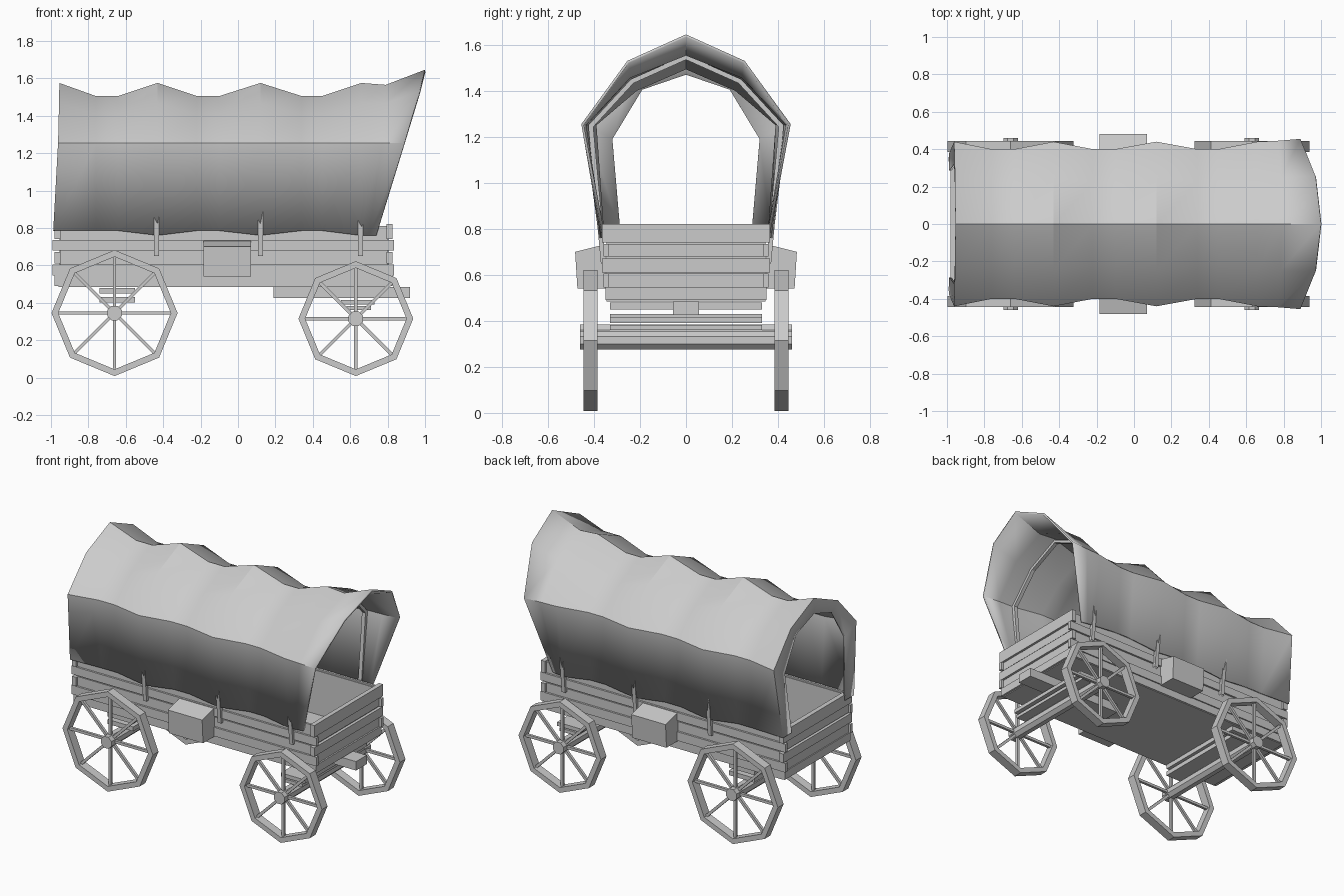
import bpy, bmesh
from math import sin, cos, pi
from mathutils import Vector

if "Cube" in bpy.data.objects:
    bpy.data.objects.remove(bpy.data.objects["Cube"])


def make(name, verts, faces, fix=True):
    me = bpy.data.meshes.new(name)
    me.from_pydata(verts, [], faces)
    if fix:
        bm = bmesh.new()
        bm.from_mesh(me)
        bmesh.ops.recalc_face_normals(bm, faces=bm.faces)
        bm.to_mesh(me)
        bm.free()
    ob = bpy.data.objects.new(name, me)
    bpy.context.collection.objects.link(ob)
    return ob


def box(name, x0, x1, y0, y1, z0, z1):
    v = [(x, y, z) for x in (x0, x1) for y in (y0, y1) for z in (z0, z1)]
    return make(name, v, [(0, 1, 3, 2), (4, 6, 7, 5), (0, 4, 5, 1),
                          (2, 3, 7, 6), (0, 2, 6, 4), (1, 5, 7, 3)])


def loft(name, rings, close_rings=False, close_ends=False, fix=True):
    """Quads between successive open (or closed) rows of points."""
    n, m = len(rings), len(rings[0])
    faces = []
    for i in range(n if close_rings else n - 1):
        for j in range(m if close_ends else m - 1):
            a, b, k = i, (i + 1) % n, (j + 1) % m
            faces.append((a * m + j, b * m + j, b * m + k, a * m + k))
    return make(name, [p for r in rings for p in r], faces, fix)


def prism(name, pts_a, pts_b):
    n = len(pts_a)
    faces = [tuple(range(n)), tuple(range(2 * n - 1, n - 1, -1))]
    faces += [(i, (i + 1) % n, n + (i + 1) % n, n + i) for i in range(n)]
    return make(name, pts_a + pts_b, faces)


# Wheels: octagonal rim and eight spokes
def wheel(label, cx, cz, r, side):
    def ring(rad, y):
        return [(cx + rad * sin(k * pi / 4), side * y, cz + rad * cos(k * pi / 4)) for k in range(8)]
    loft(label + "_rim", [ring(r, .385), ring(r, .445), ring(r - .036, .445), ring(r - .036, .385)],
         close_rings=True, close_ends=True)
    for k in range(8):
        d = Vector((sin(k * pi / 4), 0, cos(k * pi / 4)))
        t = Vector((d.z, 0, -d.x)) * .009
        w = Vector((0, .009, 0))
        c = Vector((cx, side * .415, cz))
        ends = []
        for dist in (.02, r - .02):
            p = c + d * dist
            ends.append([tuple(q) for q in (p + t + w, p + t - w, p - t - w, p - t + w)])
        prism(label + "_spoke", ends[0], ends[1])


for label, cx, cz, r in (("rear", -.66, .345, .337), ("front", .63, .315, .307)):
    for side in (-1, 1):
        wheel(label + "_wheel", cx, cz, r, side)
    # Axle with hub ends
    a = [[(cx + .042 * sin((k + .5) * pi / 4), y, cz + .042 * cos((k + .5) * pi / 4))
          for k in range(8)] for y in (-.46, .46)]
    prism(label + "_axle", a[0], a[1])

# Bolsters above the axles, and the draught pole
box("rear_bolster_upper", -.74, -.55, -.33, .33, .45, .48)
box("rear_bolster_lower", -.74, -.55, -.33, .33, .40, .43)
box("front_bolster_upper", .55, .73, -.33, .33, .39, .415)
box("front_bolster_lower", .58, .71, -.33, .33, .36, .382)
box("pole", .19, .92, -.057, .057, .425, .485)

# Wagon bed: floor plus planks interlocked at the corners
box("floor", -.96, .81, -.345, .345, .485, .505)
rows = [(.49, .545), (.545, .605), (.61, .67), (.68, .735), (.74, .82)]
for i, (z0, z1) in enumerate(rows):
    long = i % 2 == 1
    xa, xb = (-.992, .835) if long else (-.965, .805)
    yo = .358 if long else .35
    for s in (-1, 1):
        y = sorted((s * .335, s * yo))
        box("side_plank", xa, xb, y[0], y[1], z0, min(z1, .81))
    ye = .335 if long else (.35 if i == 0 else .366)
    for x0, x1 in ((.795, .815 if long else .825), (-.975 if long else -.982, -.95)):
        box("end_plank", x0, x1, -ye, ye, z0, z1)
# Thin lining behind the plank gaps
for s in (-1, 1):
    y = sorted((s * .33, s * .345))
    box("side_lining", -.95, .80, y[0], y[1], .50, .80)
for x in (-.955, .793):
    box("end_lining", x, x + .012, -.335, .335, .50, .81)

# Sloping-lid tool boxes on both sides
for s in (-1, 1):
    sec = [(.35, .54), (.472, .54), (.482, .70), (.35, .733)]
    prism("tool_box", [(-.185, s * y, z) for y, z in sec], [(.07, s * y, z) for y, z in sec])

# Canvas cover: half profiles (bottom, shoulder, upper, apex)
rib = [(.378, .76), (.44, 1.255), (.25, 1.465), (0, 1.575)]
dip = [(.368, .785), (.40, 1.255), (.22, 1.41), (0, 1.505)]
mouth = [(.362, .76), (.455, 1.255), (.255, 1.53), (0, 1.645)]
tail = [(.378, .785)] + rib[1:]
hole = [(.285, .785), (.32, 1.19), (.19, 1.405), (0, 1.47)]
flare = [(.37, .76), (.445, 1.255), (.25, 1.465), (0, 1.565)]


def arch(half, xs):
    xs = [xs] * 4 if isinstance(xs, (int, float)) else xs
    left = [(x, -y, z) for x, (y, z) in zip(xs, half)]
    return left + [(x, -y, z) for x, y, z in reversed(left[:-1])]


tx = [-.988, -.962, -.957, -.955]
stations = [arch(hole, tx), arch(tail, tx)]
stations += [arch(h, x) for h, x in ((dip, -.76), (dip, -.64), (rib, -.43), (dip, -.22), (dip, -.1),
                                     (rib, .12), (dip, .34), (dip, .45))]
stations += [arch(rib, [.65, .66, .66, .66]), arch(flare, [.70, .77, .785, .79]),
             arch(mouth, [.74, .89, .97, .998])]
cover = loft("canvas_cover", stations, fix=False)
mod = cover.modifiers.new("thickness", 'SOLIDIFY')
mod.thickness = .012
mod.offset = -1
bpy.context.view_layer.objects.active = cover
cover.select_set(True)
bpy.ops.object.shade_smooth_by_angle(angle=.5)
cover.select_set(False)

# Bows under the canvas, with feet on the bed sides
outer = [(.37, .65), (.425, 1.25), (.24, 1.45), (0, 1.557)]
inner = [(.348, .65), (.403, 1.243), (.228, 1.433), (0, 1.535)]
for x in (-.435, .12, .655):
    loft("bow", [arch(outer, x - .013), arch(outer, x + .013), arch(inner, x + .013), arch(inner, x - .013)],
         close_rings=True)
